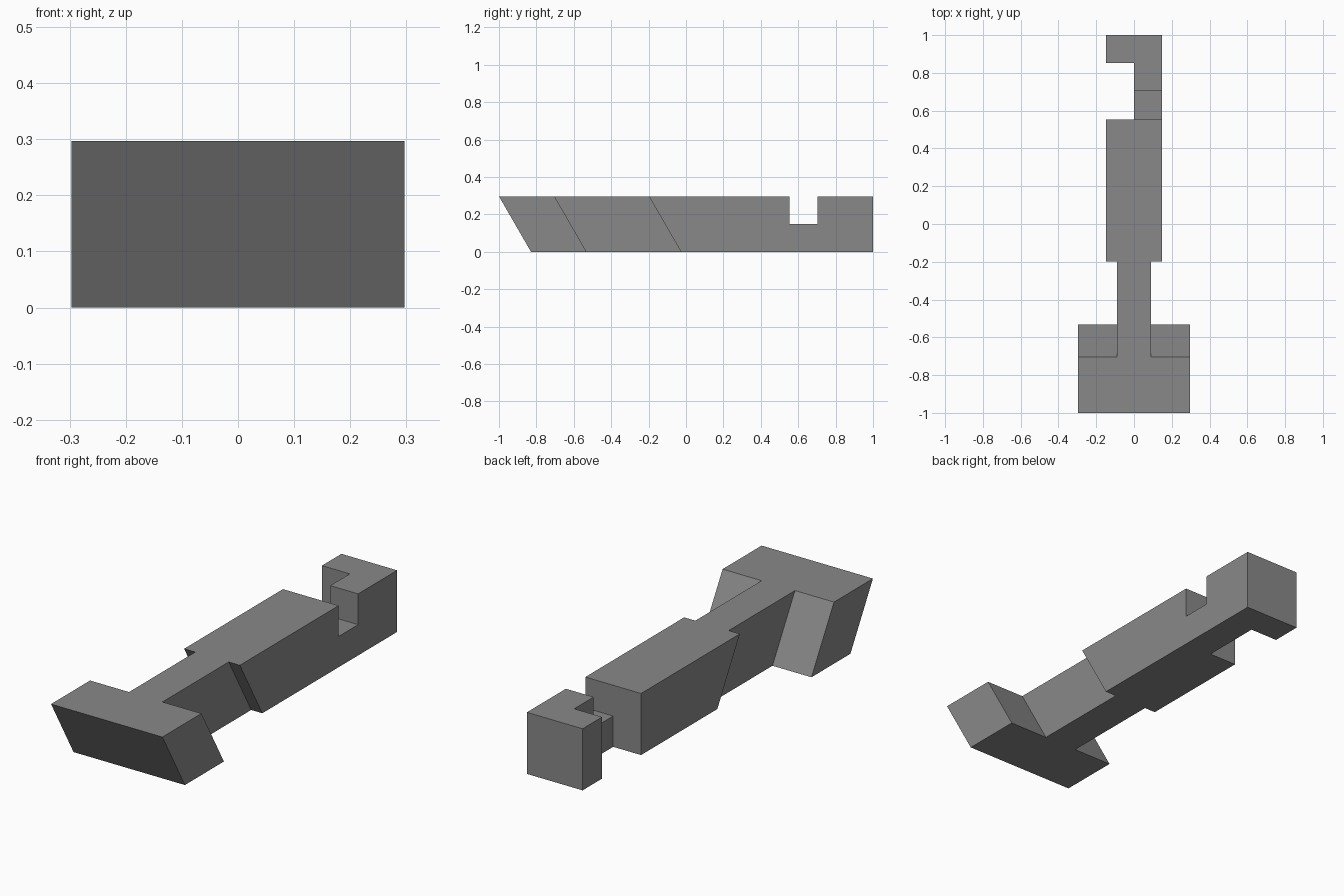
import bpy, bmesh, math

cube = bpy.data.objects.get("Cube")
if cube:
    bpy.data.objects.remove(cube, do_unlink=True)

U = 0.1485                            # module: half the bar's width
HEIGHT = 2 * U
SLANT = HEIGHT * math.tan(math.radians(30))
STEM = 0.6 * U                        # half width of the stem

grey = bpy.data.materials.new("plain grey")
grey.use_nodes = True
grey.diffuse_color = (0.25, 0.25, 0.25, 1)
grey.node_tree.nodes["Principled BSDF"].inputs["Base Color"].default_value = grey.diffuse_color


def prism(name, outline, z0, z1, lean=0.0):
    """Solid between two outlines; the bottom of the front half leans back."""
    bm = bmesh.new()
    top = [bm.verts.new((x, y, z1)) for x, y in outline]
    low = [bm.verts.new((x, y + (lean if y < 0 else 0), z0)) for x, y in outline]
    bm.faces.new(top)
    bm.faces.new(low[::-1])
    for i in range(len(top)):
        j = (i + 1) % len(top)
        bm.faces.new((top[i], low[i], low[j], top[j]))
    bmesh.ops.recalc_face_normals(bm, faces=bm.faces)
    mesh = bpy.data.meshes.new(name)
    bm.to_mesh(mesh)
    bm.free()
    mesh.materials.append(grey)
    obj = bpy.data.objects.new(name, mesh)
    bpy.context.collection.objects.link(obj)
    return obj


# Plan of the latch: wide head, narrow stem, bar, and hooked end
head_back, bar_front, bar_back = -1 + 2 * U, -0.198, 1 - 3 * U
half = [(2 * U, -1), (2 * U, head_back), (STEM, head_back), (STEM, bar_front), (U, bar_front)]
hook = [(U, 1), (-U, 1), (-U, 1 - U), (0, 1 - U), (0, bar_back), (-U, bar_back)]
mirrored = [(-x, y) for x, y in reversed(half)]
latch = prism("latch_bar", half + hook + mirrored, 0, HEIGHT, SLANT)

# Notch across the neck, upper half only
cutter = prism("notch_cutter", [(-U / 2, bar_back), (2 * U, bar_back),
                                (2 * U, 1 - 2 * U), (-U / 2, 1 - 2 * U)], U, 3 * U)
cutter.hide_render = True
cut = latch.modifiers.new("notch", 'BOOLEAN')
cut.operation, cut.solver, cut.object = 'DIFFERENCE', 'EXACT', cutter
bpy.context.view_layer.objects.active = latch
bpy.ops.object.modifier_apply(modifier=cut.name)
bpy.data.objects.remove(cutter, do_unlink=True)
